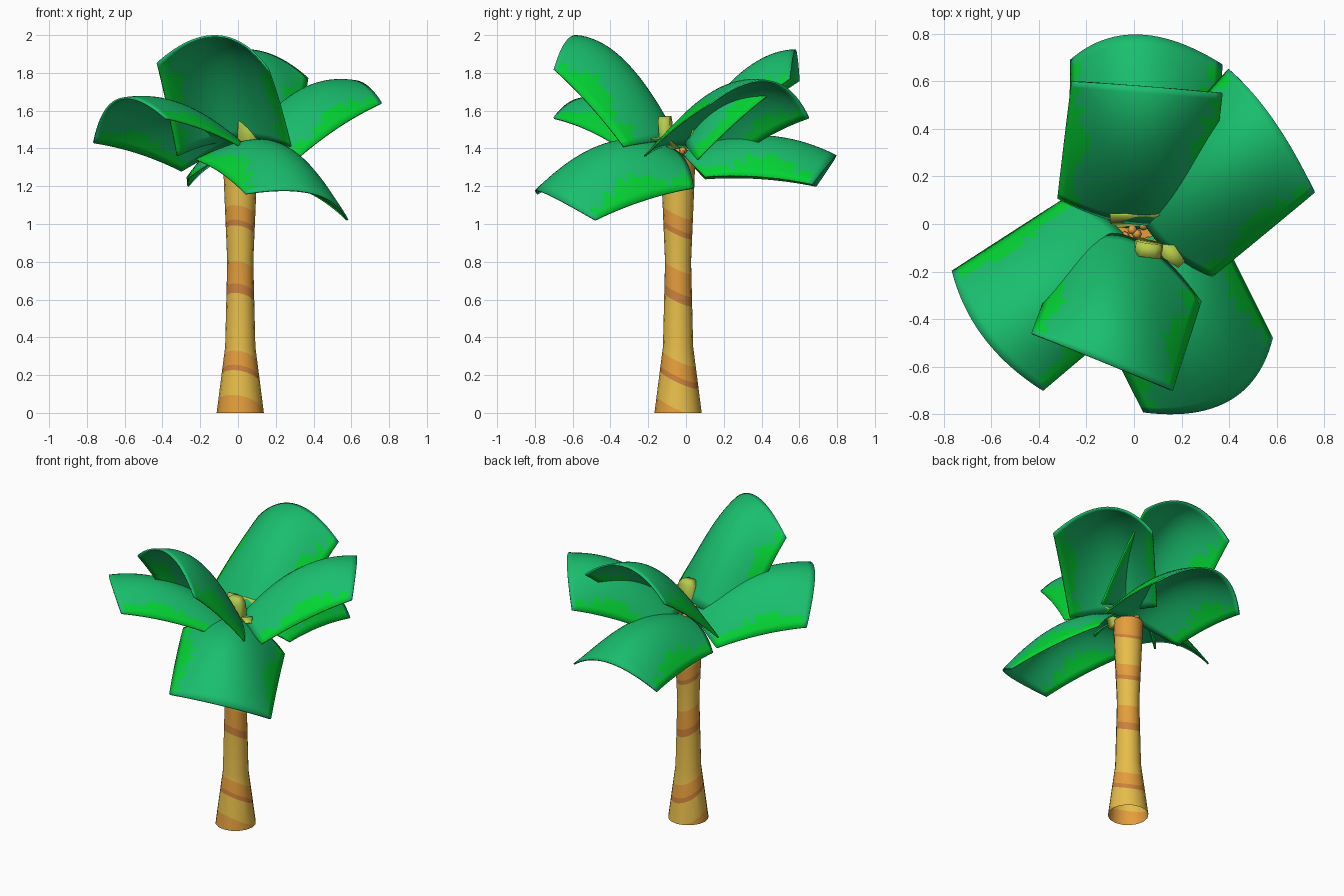
import bpy, bmesh, math, random
from mathutils import Vector as V

if "Cube" in bpy.data.objects:
    bpy.data.objects.remove(bpy.data.objects["Cube"])

random.seed(2)


def material(name, rgb):
    m = bpy.data.materials.new(name)
    m.diffuse_color = (*rgb, 1)
    m.use_nodes = True
    m.node_tree.nodes["Principled BSDF"].inputs["Base Color"].default_value = m.diffuse_color
    return m


GREEN = material("leaf_green", (0.010, 0.52, 0.155))
BRIGHT = material("bright_green", (0.001, 0.66, 0.035))
TAN = material("trunk_tan", (0.80, 0.51, 0.068))
ORANGE = material("band_orange", (0.78, 0.34, 0.045))
BROWN = material("band_brown", (0.60, 0.22, 0.045))
LIME = material("stem_lime", (0.47, 0.60, 0.07))


def finish(name, bm, mats, smooth=40):
    me = bpy.data.meshes.new(name)
    bm.to_mesh(me)
    bm.free()
    for m in mats:
        me.materials.append(m)
    ob = bpy.data.objects.new(name, me)
    bpy.context.collection.objects.link(ob)
    bpy.context.view_layer.objects.active = ob
    ob.select_set(True)
    bpy.ops.object.shade_smooth_by_angle(angle=math.radians(smooth))
    ob.select_set(False)
    return ob


# Trunk: open-bottomed turned profile with tilted painted bands
CX, CY, N = 0.012, -0.042, 16
bm = bmesh.new()
rings = []
for z, r in [(0, .125), (.18, .102), (.35, .08), (.8, .069), (1.2, .086), (1.36, .092)]:
    rings.append([bm.verts.new((CX + r * math.cos(k * math.tau / N),
                                CY + r * math.sin(k * math.tau / N), z)) for k in range(N)])
for a, b in zip(rings, rings[1:]):
    for k in range(N):
        bm.faces.new((a[k], a[(k + 1) % N], b[(k + 1) % N], b[k]))
bm.faces.new(rings[-1])

tilt = V((0.20, 0.45, 1))
bands = [(-.2, .04, 1), (.18, .21, 2), (.21, .29, 1), (.60, .65, 2), (.65, .77, 1),
         (.955, .985, 2), (.985, 1.06, 1), (1.25, 1.27, 2), (1.27, 1.6, 1)]
for h in sorted({b[0] for b in bands} | {b[1] for b in bands}):
    bmesh.ops.bisect_plane(bm, geom=bm.verts[:] + bm.edges[:] + bm.faces[:],
                           plane_co=(CX, CY, h), plane_no=tilt.normalized())
for f in bm.faces:
    h = (f.calc_center_median() - V((CX, CY, 0))).dot(tilt)
    for lo, hi, m in bands:
        if lo < h < hi:
            f.material_index = m
finish("trunk", bm, [TAN, ORANGE, BROWN])


# Leaves: arched sheets, each from base (left, middle, right), tip (left, middle, right)
def leaf(name, base, tip, bulge, cols=24, rows=20):
    base, tip = [V(p) for p in base], [V(p) for p in tip]

    def across(p, s):
        return p[0] * (s * (s - 1) / 2) + p[1] * (1 - s * s) + p[2] * (s * (s + 1) / 2)

    bm = bmesh.new()
    grid = []
    for j in range(rows + 1):
        t = j / rows
        row = []
        for i in range(cols + 1):
            s = 2 * i / cols - 1
            p = across(base, s).lerp(across(tip, s), t)
            p.z += 4 * t * (1 - t) * (bulge * (1 - s * s) + 0.02 * s * s)
            row.append(bm.verts.new(p))
        grid.append(row)
    for j in range(rows):
        width = 0.80 + 0.06 * math.sin(9 * j / rows) + random.uniform(-.07, .04)
        for i in range(cols):
            f = bm.faces.new((grid[j][i], grid[j][i + 1], grid[j + 1][i + 1], grid[j + 1][i]))
            # bright strip along both long edges, ragged inside
            f.material_index = int(abs(2 * (i + .5) / cols - 1) > width and j < rows - 1)
    ob = finish(name, bm, [GREEN, BRIGHT], 60)
    mod = ob.modifiers.new("thickness", "SOLIDIFY")
    mod.thickness, mod.offset = 0.01, 0


leaf("tall_front_leaf",
     [(-.32, -.18, 1.36), (-.04, -.05, 1.44), (.28, -.33, 1.41)],
     [(-.43, -.46, 1.85), (-.11, -.59, 1.995), (.16, -.70, 1.82)], .13)
leaf("tall_back_leaf",
     [(.31, .06, 1.34), (.02, .0, 1.43), (-.32, .11, 1.36)],
     [(.37, .55, 1.77), (.04, .58, 1.92), (-.26, .60, 1.76)], .12)
leaf("right_leaf",
     [(.33, -.22, 1.36), (.06, -.02, 1.42), (.03, .25, 1.34)],
     [(.76, .135, 1.64), (.585, .44, 1.755), (.40, .65, 1.56)], .11)
leaf("left_leaf",
     [(-.30, .10, 1.28), (-.04, -.05, 1.41), (.05, -.33, 1.39)],
     [(-.765, -.20, 1.43), (-.63, -.48, 1.66), (-.385, -.70, 1.56)], .09)
leaf("low_front_leaf",
     [(-.22, -.27, 1.34), (.06, -.06, 1.39), (.32, .04, 1.19)],
     [(.04, -.79, 1.16), (.40, -.74, 1.16), (.58, -.48, 1.02)], .14)
leaf("low_back_leaf",
     [(.32, .10, 1.25), (.03, -.02, 1.37), (-.27, .10, 1.24)],
     [(.37, .67, 1.21), (.02, .795, 1.36), (-.265, .69, 1.20)], .10)


# Lime stems: tapering strips given by centre points with half widths along a side direction
def stem(name, points, side, thick):
    side = V(side).normalized()
    bm = bmesh.new()
    rows = [(bm.verts.new(V(p) - side * w), bm.verts.new(V(p) + side * w)) for *p, w in points]
    for p, q in zip(rows, rows[1:]):
        bm.faces.new((p[0], p[1], q[1], q[0]))
    mod = finish(name, bm, [LIME]).modifiers.new("thickness", "SOLIDIFY")
    mod.thickness, mod.offset = thick, 0


stem("front_stem", [(.06, -.09, 1.33, .045), (.06, -.105, 1.47, .06),
                    (.06, -.11, 1.54, .055), (.06, -.112, 1.57, .03)], (1, -.15, 0), .06)
stem("back_stem", [(.01, -.01, 1.36, .09), (.01, .01, 1.43, .11), (.01, .04, 1.50, .11)], (1, 0, 0), .008)
stem("side_stem", [(.09, -.06, 1.40, .03), (.15, -.12, 1.455, .035), (.20, -.17, 1.45, .02)], (1, 1, 0), .008)

# Cluster of small nubs on the trunk top
bm = bmesh.new()
for k in range(9):
    a, r = k * 2.4, 0.026 * math.sqrt(k)
    res = bmesh.ops.create_uvsphere(bm, u_segments=8, v_segments=6, radius=.02)
    bmesh.ops.translate(bm, verts=res["verts"],
                        vec=(CX + r * math.cos(a), CY + r * math.sin(a), 1.37 + random.uniform(0, .02)))
finish("nubs", bm, [ORANGE])
